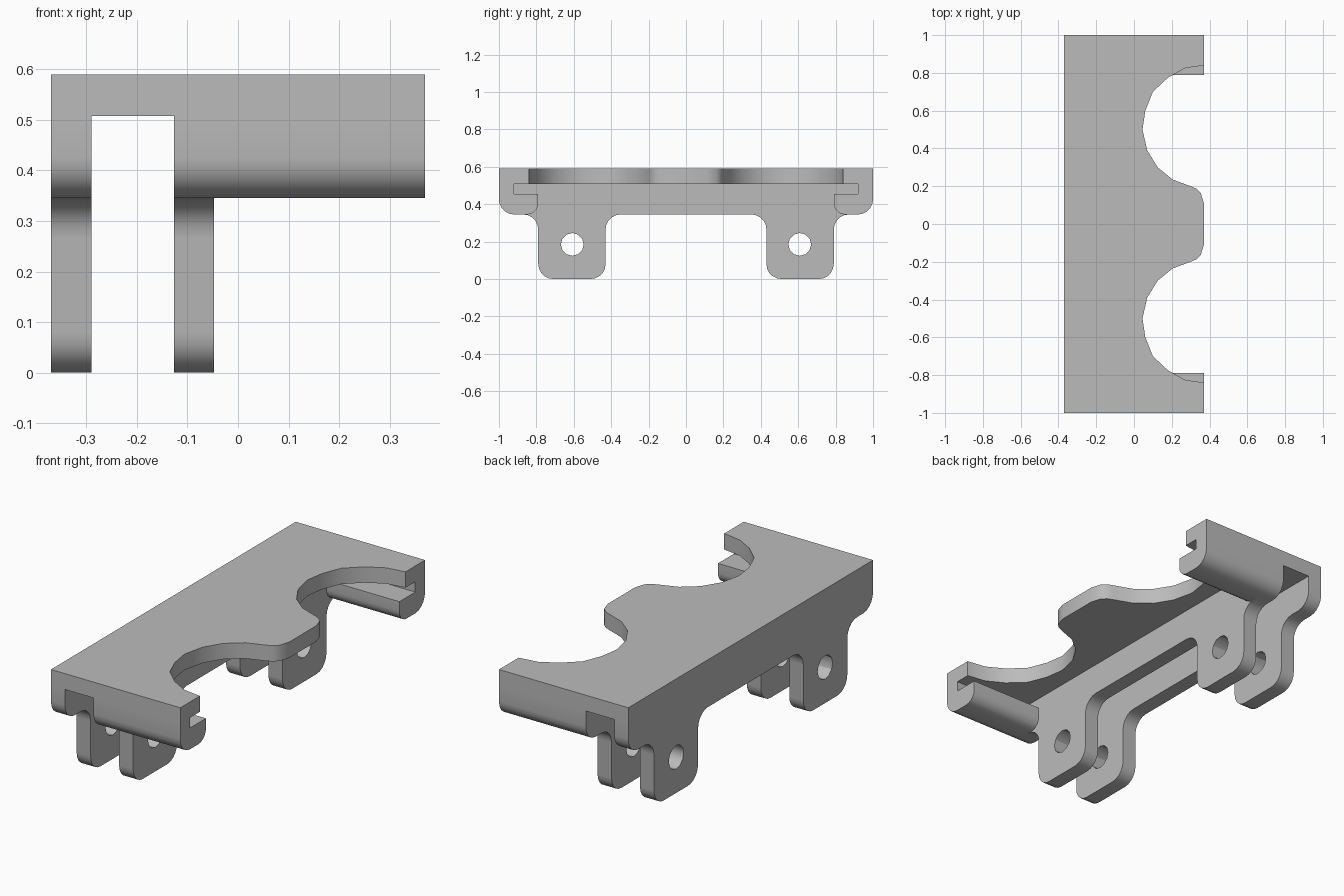
import bpy, bmesh
from math import sin, cos, pi, radians
from mathutils import Vector, Matrix

if "Cube" in bpy.data.objects:
    bpy.data.objects.remove(bpy.data.objects["Cube"])

GREY = (0.5, 0.5, 0.5, 1)
grey = bpy.data.materials.new("plain grey")
grey.use_nodes = True
grey.diffuse_color = GREY
grey.node_tree.nodes["Principled BSDF"].inputs["Base Color"].default_value = GREY

TOP, UNDER, BELLY = 0.59, 0.508, 0.345   # plate top, plate underside, wall underside
BACK, FRONT = -0.37, 0.37                # extent in x
THICK = 0.08                             # lug wall thickness
WALL_X = (BACK, -0.127)                  # where each lug wall starts


def rounded(corners, steps=5):
    """Outline from (u, v, radius) right-angle corners; radius 0 stays sharp."""
    out = []
    for i, (a, b, r) in enumerate(corners):
        p = Vector((a, b))
        if r == 0:
            out.append(p)
            continue
        u = (Vector(corners[i - 1][:2]) - p).normalized()
        v = (Vector(corners[(i + 1) % len(corners)][:2]) - p).normalized()
        c = p + r * (u + v)
        for k in range(steps + 1):
            t = pi / 2 * k / steps
            out.append(c - r * (v * cos(t) + u * sin(t)))
    return out


def circle(cu, cv, r, sides):
    return [(cu + r * cos(2 * pi * k / sides), cv + r * sin(2 * pi * k / sides))
            for k in range(sides)]


def extrude(name, loops, start, end, axis):
    """Extrude a flat outline (with hole loops) along x (outline in y, z) or z."""
    curve = bpy.data.curves.new(name, 'CURVE')
    curve.dimensions = '2D'
    curve.fill_mode = 'BOTH'
    curve.extrude = (end - start) / 2
    for loop in loops:
        spline = curve.splines.new('POLY')
        spline.points.add(len(loop) - 1)
        for point, (u, v) in zip(spline.points, loop):
            point.co = (u, v, 0, 1)
        spline.use_cyclic_u = True
    temp = bpy.data.objects.new(name + " outline", curve)
    bpy.context.collection.objects.link(temp)
    graph = bpy.context.evaluated_depsgraph_get()
    mesh = bpy.data.meshes.new_from_object(temp.evaluated_get(graph))
    bpy.data.objects.remove(temp)

    # Place it, then weld and tidy the faces
    move = Matrix.Translation((0, 0, (start + end) / 2))
    if axis == 'X':
        turn = Matrix(((0, 0, 1, 0), (1, 0, 0, 0), (0, 1, 0, 0), (0, 0, 0, 1)))
        move = turn @ move
    mesh.transform(move)
    bm = bmesh.new()
    bm.from_mesh(mesh)
    bmesh.ops.remove_doubles(bm, verts=bm.verts, dist=0.0005)
    bmesh.ops.dissolve_limit(bm, angle_limit=radians(1), verts=bm.verts, edges=bm.edges)
    bmesh.ops.recalc_face_normals(bm, faces=bm.faces)
    bm.to_mesh(mesh)
    bm.free()
    mesh.name = name
    mesh.materials.clear()
    mesh.materials.append(grey)

    ob = bpy.data.objects.new(name, mesh)
    bpy.context.collection.objects.link(ob)
    bpy.ops.object.select_all(action='DESELECT')
    ob.select_set(True)
    bpy.context.view_layer.objects.active = ob
    bpy.ops.object.shade_smooth_by_angle(angle=radians(30))
    return ob


def mirrored(half):
    """Join a half outline with its reflection in the first coordinate."""
    return half + [(-p[0], *p[1:]) for p in reversed(half)]


# Top plate: straight back edge, two scooped bays and a rounded middle tongue
bay = [(0.84, FRONT), (0.825, 0.27), (0.775, 0.18), (0.70, 0.10), (0.60, 0.06),
       (0.50, 0.045), (0.39, 0.07), (0.30, 0.125), (0.235, 0.205), (0.20, 0.30),
       (0.187, 0.33), (0.165, 0.353), (0.11, FRONT)]
outline = mirrored([(1, BACK), (1, FRONT)] + bay)
extrude("top_plate", [[(x, y) for y, x in outline]], UNDER, TOP, 'Z')

# Lug walls: two rounded ears each, with a pin hole through every ear
half_wall = [(1, UNDER, 0), (1, BELLY, 0.08), (0.79, BELLY, 0.08), (0.79, 0, 0.08),
             (0.43, 0, 0.08), (0.43, BELLY, 0.08)]
wall = rounded(mirrored(half_wall))
holes = [circle(side * 0.608, 0.185, 0.061, 12) for side in (-1, 1)]
for name, x in zip(("rear_lug_wall", "middle_lug_wall"), WALL_X):
    extrude(name, [wall] + holes, x, x + THICK, 'X')

# Side rails: hooked channels whose lips run forward from the middle wall
hook = [(1, UNDER, 0), (1, BELLY, 0.08), (0.79, BELLY, 0.06), (0.79, 0.455, 0),
        (0.92, 0.455, 0), (0.92, UNDER, 0)]
for name, side in (("left_end_rail", 1), ("right_end_rail", -1)):
    section = rounded([(side * y, z, r) for y, z, r in hook])
    extrude(name, [section], WALL_X[1] + THICK, FRONT, 'X')

# Upper cheeks of the rails: plate corners left over the slot, squared at the bay
